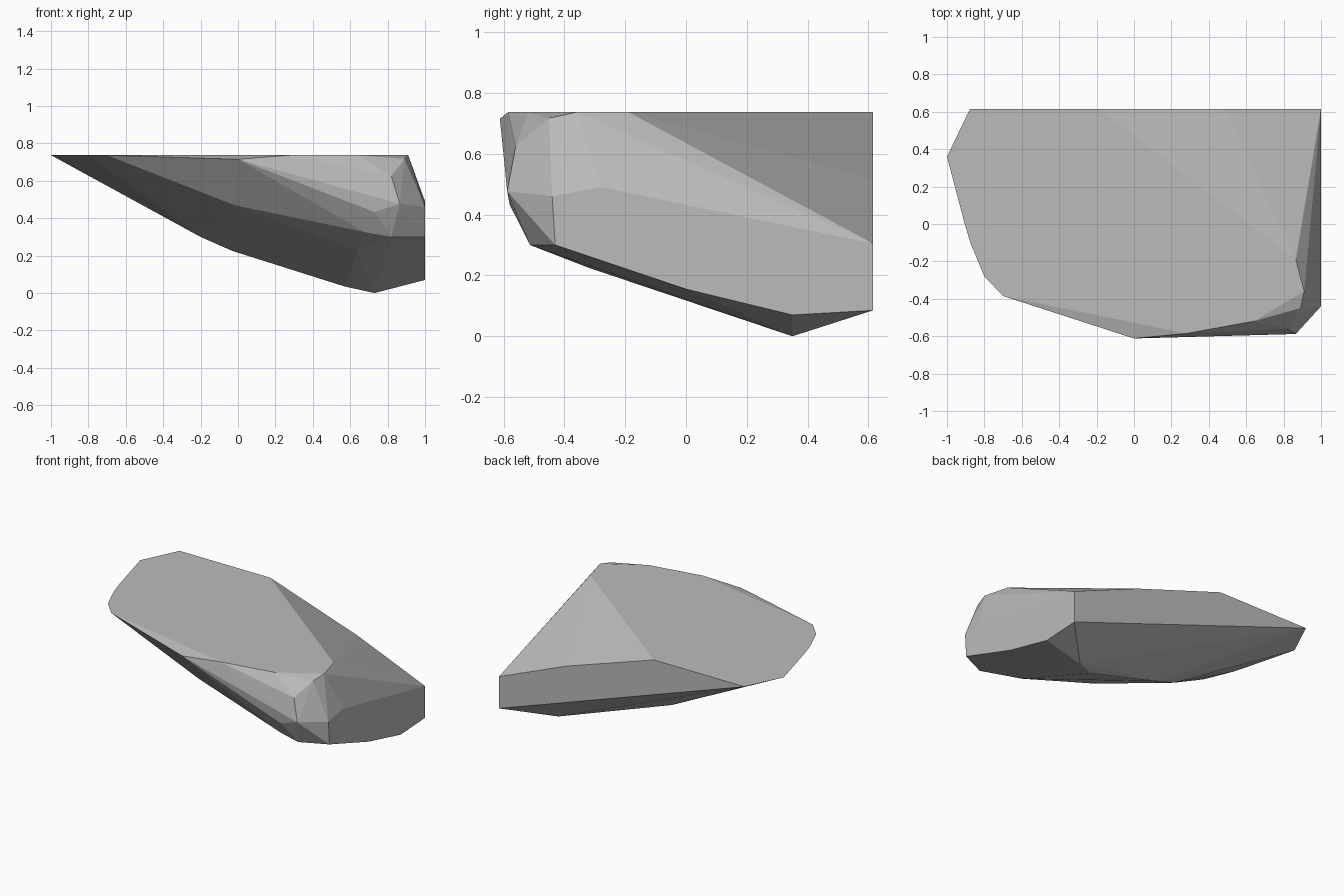
import bpy
import bmesh
import math

# Remove the default object
default_cube = bpy.data.objects.get("Cube")
if default_cube:
    bpy.data.objects.remove(default_cube, do_unlink=True)


def make_material(name, colour):
    material = bpy.data.materials.new(name)
    material.use_nodes = True
    material.diffuse_color = colour
    shader = material.node_tree.nodes["Principled BSDF"]
    shader.inputs["Base Color"].default_value = colour
    shader.inputs["Roughness"].default_value = 0.9
    return material


def at_height(outline, height):
    return [(x, y, height) for x, y in outline]


def at_side(outline, side):
    return [(side, y, z) for y, z in outline]


def make_faceted_stone(name, corners, material):
    """Wrap the corners in a tight faceted skin and merge coplanar faces."""
    bm = bmesh.new()
    for corner in corners:
        bm.verts.new(corner)
    hull = bmesh.ops.convex_hull(bm, input=bm.verts[:], use_existing_faces=False)
    loose = [v for v in bm.verts if not v.link_faces]
    bmesh.ops.delete(bm, geom=loose, context="VERTS")
    bmesh.ops.dissolve_limit(bm, angle_limit=math.radians(0.5),
                             verts=bm.verts[:], edges=bm.edges[:])
    bmesh.ops.recalc_face_normals(bm, faces=bm.faces[:])
    mesh = bpy.data.meshes.new(name)
    bm.to_mesh(mesh)
    bm.free()
    mesh.materials.append(material)
    stone = bpy.data.objects.new(name, mesh)
    bpy.context.scene.collection.objects.link(stone)
    return stone


# Flat top plateau
plateau = at_height([
    (-.877, .615), (-1, .36), (-.905, 0), (-.875, -.1), (-.8, -.28),
    (-.7, -.385), (.28, -.585), (.64, -.52), (.91, -.36), (.865, -.19),
    (-.185, .615)], .737)

# Vertical cleft face on the left side
cleft = at_side([
    (-.43, .3), (-.44, .46), (-.28, .49), (.615, .305),
    (.615, .085), (.35, .07), (0, .155)], 1)

# Chipped rim and front shoulder
shoulder = [
    (0, -.612, .715), (.89, -.45, .717), (.82, -.56, .625),
    (.865, -.588, .477), (.73, -.58, .433), (.82, -.513, .3),
    (.68, -.505, .325), (0, -.47, .55)]

# Sloping underside and its lowest tip
underside = [
    (-.02, -.4, .47), (.64, -.32, .225), (-.2, .15, .3),
    (-.03, .2, .225), (.57, .26, .035), (.73, .35, 0)]

# Bulge on the sloping back edge
back_edge = [(.485, .615, .515)]

grey = make_material("stone grey", (0.5, 0.5, 0.5, 1))
make_faceted_stone("rock", plateau + cleft + shoulder + underside + back_edge, grey)
